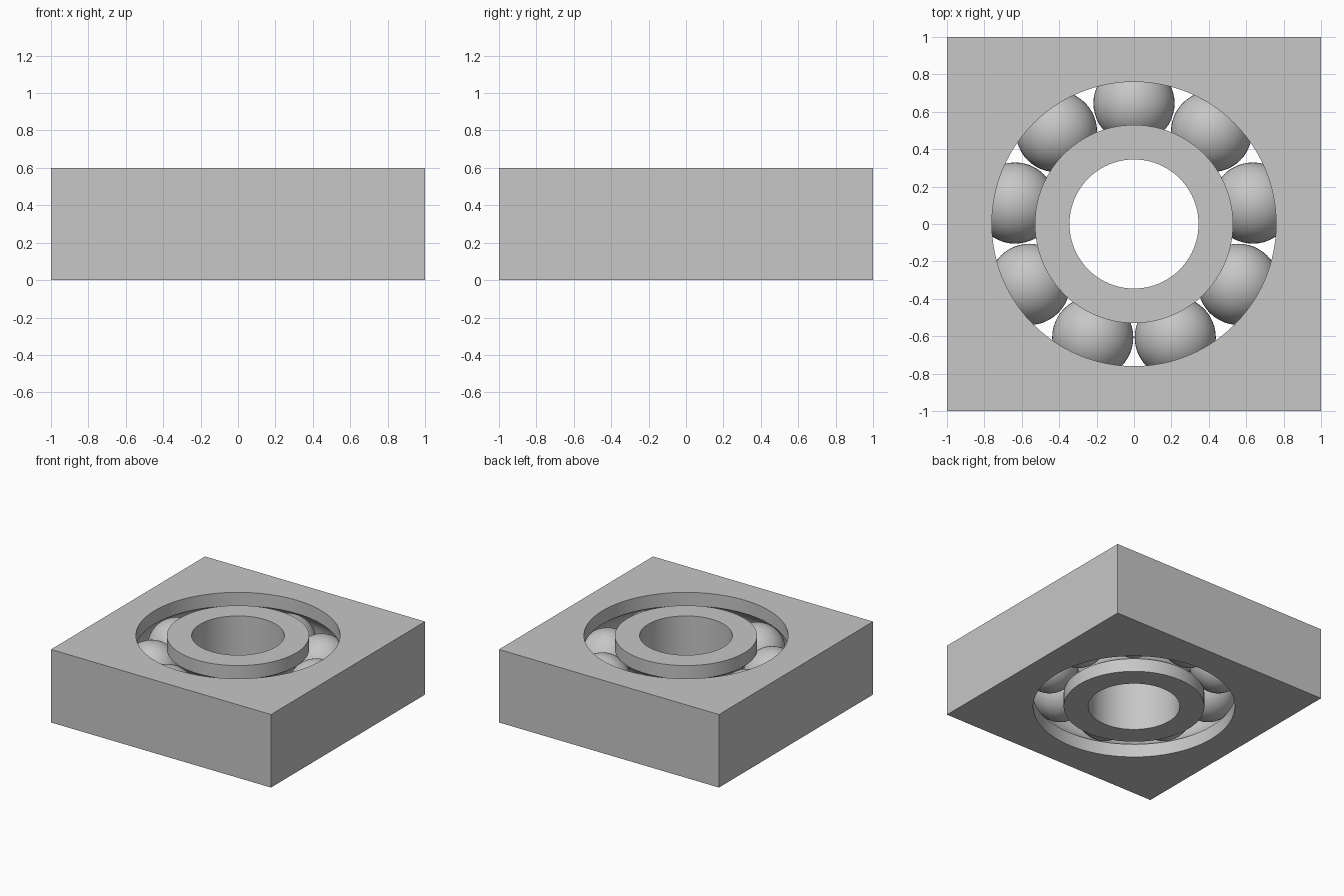
import bpy, bmesh, math
from mathutils import Matrix, Vector

HEIGHT = 0.6
MID = HEIGHT / 2
PITCH = 0.645        # radius of the ball circle
TRACK = 0.222        # radius of the groove section
BALL = 0.217
BORE, INNER, OUTER = 0.345, 0.53, 0.76
BALLS = 9
SIDES = 96

cube = bpy.data.objects.get("Cube")
if cube:
    bpy.data.objects.remove(cube, do_unlink=True)

steel = bpy.data.materials.new("grey steel")
steel.use_nodes = True
colour = (0.57, 0.57, 0.57, 1)
steel.diffuse_color = colour
steel.node_tree.nodes["Principled BSDF"].inputs["Base Color"].default_value = colour


def finish(bm, name, angle=30):
    bmesh.ops.recalc_face_normals(bm, faces=bm.faces)
    mesh = bpy.data.meshes.new(name)
    bm.to_mesh(mesh)
    bm.free()
    mesh.materials.append(steel)
    obj = bpy.data.objects.new(name, mesh)
    bpy.context.collection.objects.link(obj)
    bpy.ops.object.select_all(action='DESELECT')
    obj.select_set(True)
    bpy.context.view_layer.objects.active = obj
    bpy.ops.object.shade_smooth_by_angle(angle=math.radians(angle))
    return obj


def groove(lip, side, steps=16):
    """Arc of the ball track from the bottom lip to the top lip."""
    half = math.acos(abs(lip - PITCH) / TRACK)
    angles = [-half + 2 * half * i / steps for i in range(steps + 1)]
    return [(PITCH + side * TRACK * math.cos(a), MID + TRACK * math.sin(a)) for a in angles]


def lathe(bm, profile, closed):
    """Turn a radius/height profile round z; returns the rings of vertices."""
    rings = []
    for r, z in profile:
        rings.append([bm.verts.new((r * math.cos(t), r * math.sin(t), z))
                      for t in (math.tau * i / SIDES for i in range(SIDES))])
    pairs = list(zip(rings, rings[1:]))
    if closed:
        pairs.append((rings[-1], rings[0]))
    for a, b in pairs:
        for i in range(SIDES):
            j = (i + 1) % SIDES
            bm.faces.new((a[i], a[j], b[j], b[i]))
    return rings


# Inner ring: plain bore with an outward facing ball track
bm = bmesh.new()
lathe(bm, [(BORE, 0), (INNER, 0)] + groove(INNER, -1) + [(INNER, HEIGHT), (BORE, HEIGHT)], True)
finish(bm, "inner_ring")

# Square housing: round opening with an inward facing ball track
bm = bmesh.new()
rings = lathe(bm, [(OUTER, 0)] + groove(OUTER, 1) + [(OUTER, HEIGHT)], False)
rims = []
for ring in (rings[0], rings[-1]):
    # Project the opening's rim outward onto the square outline
    rim = [bm.verts.new((v.co.x / m, v.co.y / m, v.co.z))
           for v in ring for m in [max(abs(v.co.x), abs(v.co.y))]]
    rims.append(rim)
    for i in range(SIDES):
        j = (i + 1) % SIDES
        bm.faces.new((ring[i], ring[j], rim[j], rim[i]))
low, high = rims
for i in range(SIDES):
    j = (i + 1) % SIDES
    bm.faces.new((low[i], low[j], high[j], high[i]))
finish(bm, "square_housing")

# Balls evenly spaced in the track, one at the back
for n in range(BALLS):
    t = math.pi / 2 + math.tau * n / BALLS
    centre = Vector((PITCH * math.cos(t), PITCH * math.sin(t), MID))
    bm = bmesh.new()
    bmesh.ops.create_uvsphere(bm, u_segments=48, v_segments=24, radius=BALL,
                              matrix=Matrix.Translation(centre))
    finish(bm, f"ball_{n + 1}")
